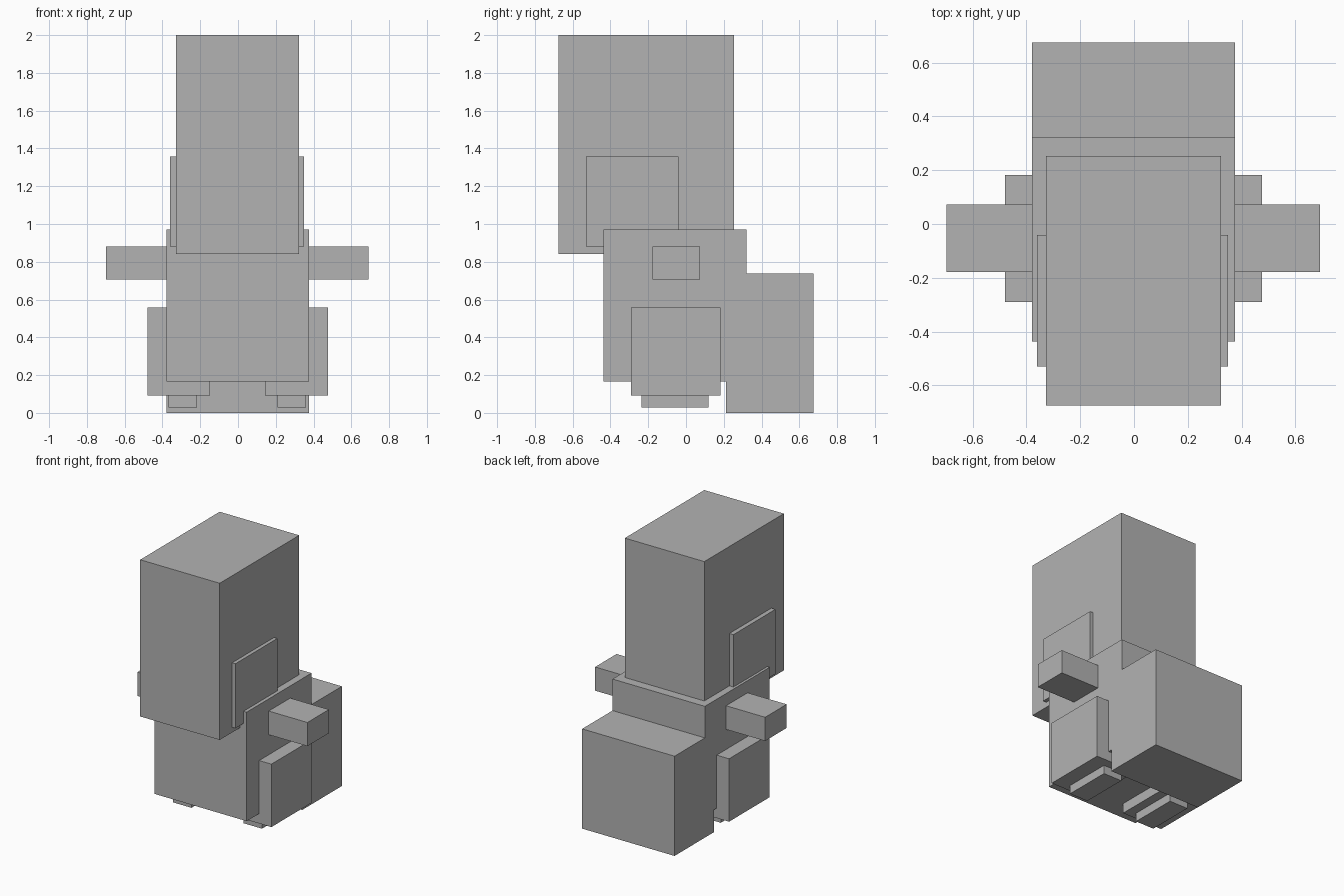
import bpy

# Remove the default object
default = bpy.data.objects.get("Cube")
if default:
    bpy.data.objects.remove(default, do_unlink=True)

# Single flat colour
grey = bpy.data.materials.new("plain_grey")
grey.use_nodes = True
colour = (0.45, 0.45, 0.45, 1.0)
grey.diffuse_color = colour
grey.node_tree.nodes["Principled BSDF"].inputs["Base Color"].default_value = colour


def box(name, x, y, z):
    """Block spanning the given (min, max) range on each axis."""
    spans = (x, y, z)
    bpy.ops.mesh.primitive_cube_add(size=1, location=[(a + b) / 2 for a, b in spans])
    obj = bpy.context.object
    obj.name = name
    obj.scale = [b - a for a, b in spans]
    bpy.ops.object.transform_apply(location=False, rotation=False, scale=True)
    obj.data.materials.append(grey)
    return obj


def pair(name, x, y, z, shift=0.0):
    """Left and right copies of a block, mirrored about x = shift."""
    inner, outer = x
    box("left_" + name, (shift + inner, shift + outer), y, z)
    box("right_" + name, (shift - outer, shift - inner), y, z)


# Central blocks
box("head", (-0.327, 0.323), (-0.675, 0.253), (0.842, 2.0))
box("body", (-0.379, 0.376), (-0.436, 0.321), (0.165, 0.97))
box("tail", (-0.379, 0.376), (0.212, 0.675), (0.0, 0.737))

# Paired side blocks
pair("ear_plate", (0.30, 0.355), (-0.53, -0.04), (0.88, 1.357), -0.005)
pair("arm", (0.34, 0.695), (-0.178, 0.073), (0.705, 0.88), -0.003)
pair("leg", (0.146, 0.478), (-0.29, 0.183), (0.092, 0.557), -0.002)
pair("foot", (0.213, 0.364), (-0.236, 0.118), (0.029, 0.11), -0.003)
